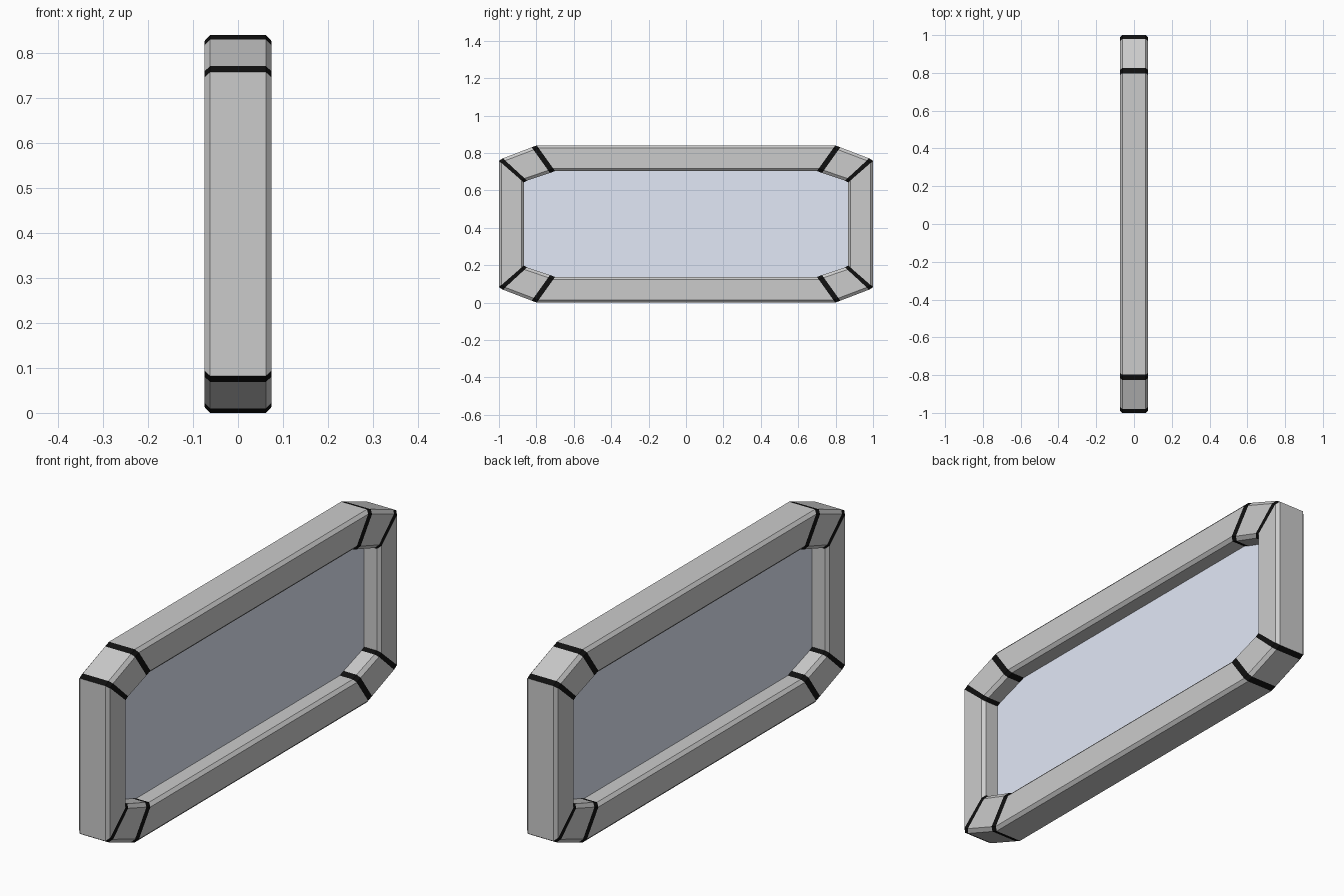
import bpy
from mathutils import Vector

if "Cube" in bpy.data.objects:
    bpy.data.objects.remove(bpy.data.objects["Cube"])

CZ = 0.42          # mid height of the window

# one corner (y, height above centre): outer and inner profile points;
# the two pairs 0-1 and 2-3 are the black joints
OUTER = [(1.0, 0.338), (0.979, 0.351), (0.825, 0.410), (0.798, 0.42)]
INNER = [(0.867, 0.222), (0.85, 0.232), (0.727, 0.273), (0.70, 0.283)]
# chamfered cross-section: (fraction from outer to inner, x)
SECTION = [(0, -0.062), (0, 0.062), (0.1, 0.075), (0.9, 0.075),
           (1, 0.062), (1, -0.062), (0.9, -0.075), (0.1, -0.075)]


def loop(corner):
    """Mirror one corner into a closed sixteen-point loop."""
    pts = list(corner)
    pts += [(-y, z) for y, z in reversed(corner)]
    pts += [(-y, -z) for y, z in corner]
    pts += [(y, -z) for y, z in reversed(corner)]
    return [Vector((0, y, z + CZ)) for y, z in pts]


def make(name, verts, faces, colour=None):
    mesh = bpy.data.meshes.new(name)
    mesh.from_pydata(verts, [], faces)
    mesh.update()
    obj = bpy.data.objects.new(name, mesh)
    bpy.context.collection.objects.link(obj)
    if colour:
        mat = bpy.data.materials.new(name + "_colour")
        mat.diffuse_color = colour
        mat.use_nodes = True
        mat.node_tree.nodes["Principled BSDF"].inputs["Base Color"].default_value = mat.diffuse_color
        mesh.materials.append(mat)
    return obj


outer, inner = loop(OUTER), loop(INNER)
n, k = len(outer), len(SECTION)
ring = [o.lerp(i, t) + Vector((x, 0, 0))
        for o, i in zip(outer, inner) for t, x in SECTION]


def sweep(segments):
    """Own vertices and faces for the chosen segments of the ring."""
    verts, faces = [], []
    for s in segments:
        e, base = (s + 1) % n, len(verts)
        verts += ring[s * k:s * k + k] + ring[e * k:e * k + k]
        faces += [(base + j, base + k + j, base + k + (j + 1) % k, base + (j + 1) % k)
                  for j in range(k)]
    return verts, faces


# grey beams and corner blocks, with black joints between them
make("window_frame", *sweep(range(1, n, 2)))
make("joint_bands", *sweep(range(0, n, 2)), colour=(0.005, 0.005, 0.005, 1))

# glass pane in the middle of the frame
make("glass_pane", inner, [tuple(range(n))], colour=(0.76, 0.81, 0.93, 1))
